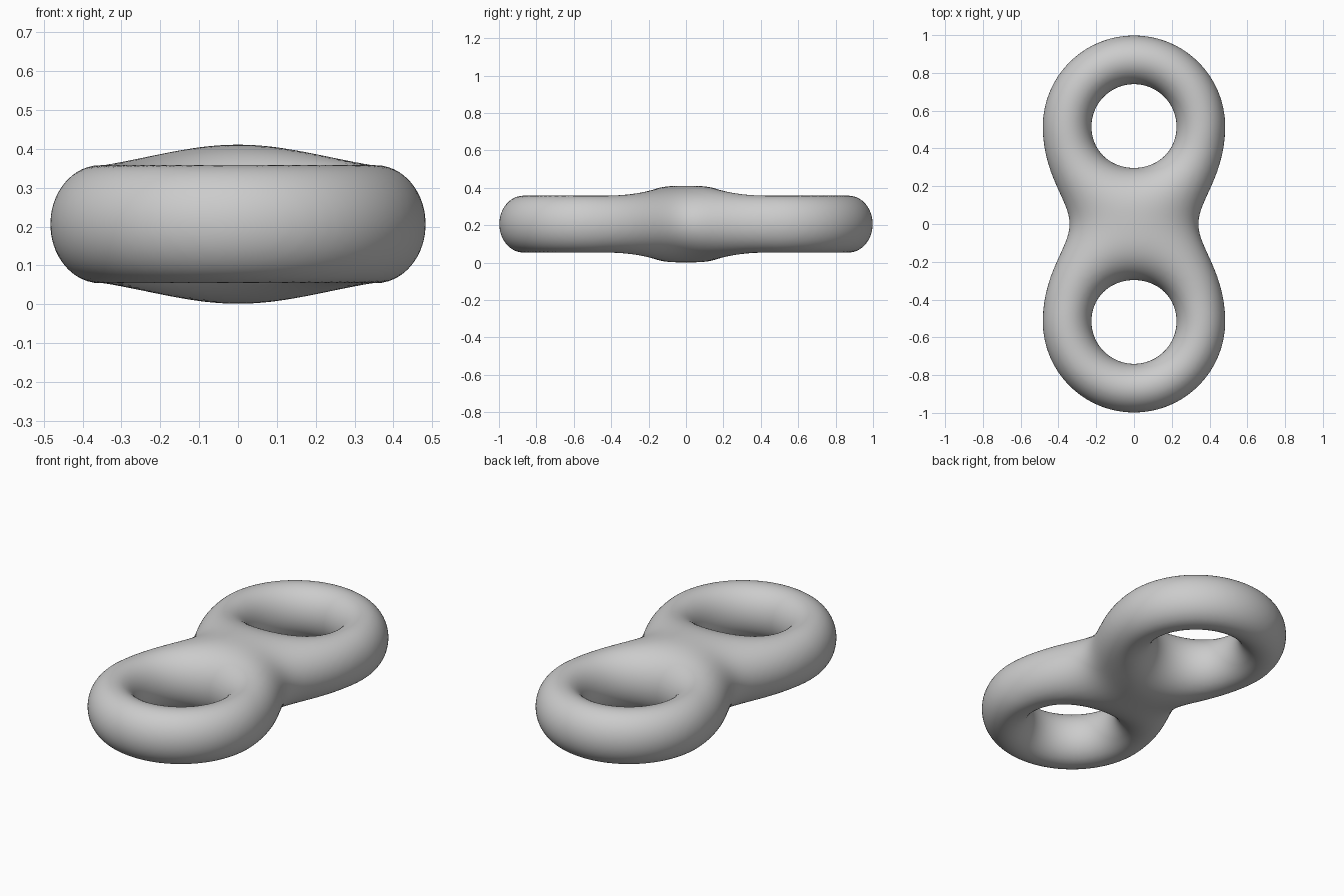
import bpy, bmesh, math
from mathutils import Vector
from itertools import product

if "Cube" in bpy.data.objects:
    bpy.data.objects.remove(bpy.data.objects["Cube"])

RING_Y, RING_R = 0.515, 0.354      # ring centre offset and core radius
TUBE_W, TUBE_H = 0.129, 0.152      # tube half width and half height
MID_Z = 0.206
STEP = 0.02
NX, NY, NZ = 27, 53, 13            # half counts of sampling cells


def ring(x, y, z, cy):
    """Scaled distance to the core circle of one ring (1 on its surface)."""
    return math.hypot((math.hypot(x, y - cy) - RING_R) / TUBE_W, z / TUBE_H)


def field(x, y, z):
    """Two rings melted together; negative inside."""
    a, b = ring(x, y, z, RING_Y), ring(x, y, z, -RING_Y)
    k = 3.344 + 7.2 * x * x
    h = max(1 - abs(a - b) / k, 0)
    return min(a, b) - h * h * k / 4 - 1


def settle(p):
    """Pull a point onto the surface."""
    e = 1e-4
    for _ in range(4):
        f = field(*p)
        g = Vector([(field(*(p + d)) - field(*(p - d))) / (2 * e)
                    for d in (Vector((e, 0, 0)), Vector((0, e, 0)), Vector((0, 0, e)))])
        move = g * (-f / max(g.length_squared, 1e-6))
        if move.length > STEP:
            move.length = STEP
        p = p + move
    return p


# Sample the solid on a regular grid
inside = {(i, j, k) for i, j, k in product(range(-NX, NX + 1), range(-NY, NY + 1), range(-NZ, NZ + 1))
          if field(i * STEP, j * STEP, k * STEP) < 0}

# One skin vertex per crossed cell, one quad per crossed grid edge
bm = bmesh.new()
skin = {}


def cell_vert(c):
    if c not in skin:
        corners = [(c[0] + a, c[1] + b, c[2] + d) for a, b, d in product((0, 1), repeat=3)]
        cuts = []
        for m, n in ((m, n) for m in corners for n in corners if m < n):
            if sum(abs(u - v) for u, v in zip(m, n)) == 1 and (m in inside) != (n in inside):
                cuts.append((Vector(m) + Vector(n)) * (STEP / 2))
        skin[c] = bm.verts.new(settle(sum(cuts, Vector()) / len(cuts)))
    return skin[c]


for p in sorted(inside):
    for axis, side in product(range(3), (1, -1)):
        q = list(p)
        q[axis] += side
        if tuple(q) in inside:
            continue
        u, v = (axis + 1) % 3, (axis + 2) % 3
        base = list(p)
        base[axis] = min(p[axis], q[axis])
        quad = []
        for du, dv in ((-1, -1), (0, -1), (0, 0), (-1, 0))[::side]:
            c = list(base)
            c[u] += du
            c[v] += dv
            quad.append(cell_vert(tuple(c)))
        bm.faces.new(quad)

# Even out the mesh, then pull it back onto the surface
for _ in range(3):
    bmesh.ops.smooth_vert(bm, verts=bm.verts, factor=0.5,
                          use_axis_x=True, use_axis_y=True, use_axis_z=True)
    for v in bm.verts:
        v.co = settle(v.co.copy())
for v in bm.verts:
    v.co.z += MID_Z
bmesh.ops.recalc_face_normals(bm, faces=bm.faces)
for f in bm.faces:
    f.smooth = True

# Double ring body
mesh = bpy.data.meshes.new("double_ring")
bm.to_mesh(mesh)
bm.free()
body = bpy.data.objects.new("double_ring", mesh)
bpy.context.collection.objects.link(body)
grey = bpy.data.materials.new("light grey")
grey.diffuse_color = (0.6, 0.6, 0.6, 1)
grey.use_nodes = True
grey.node_tree.nodes["Principled BSDF"].inputs["Base Color"].default_value = grey.diffuse_color
mesh.materials.append(grey)
